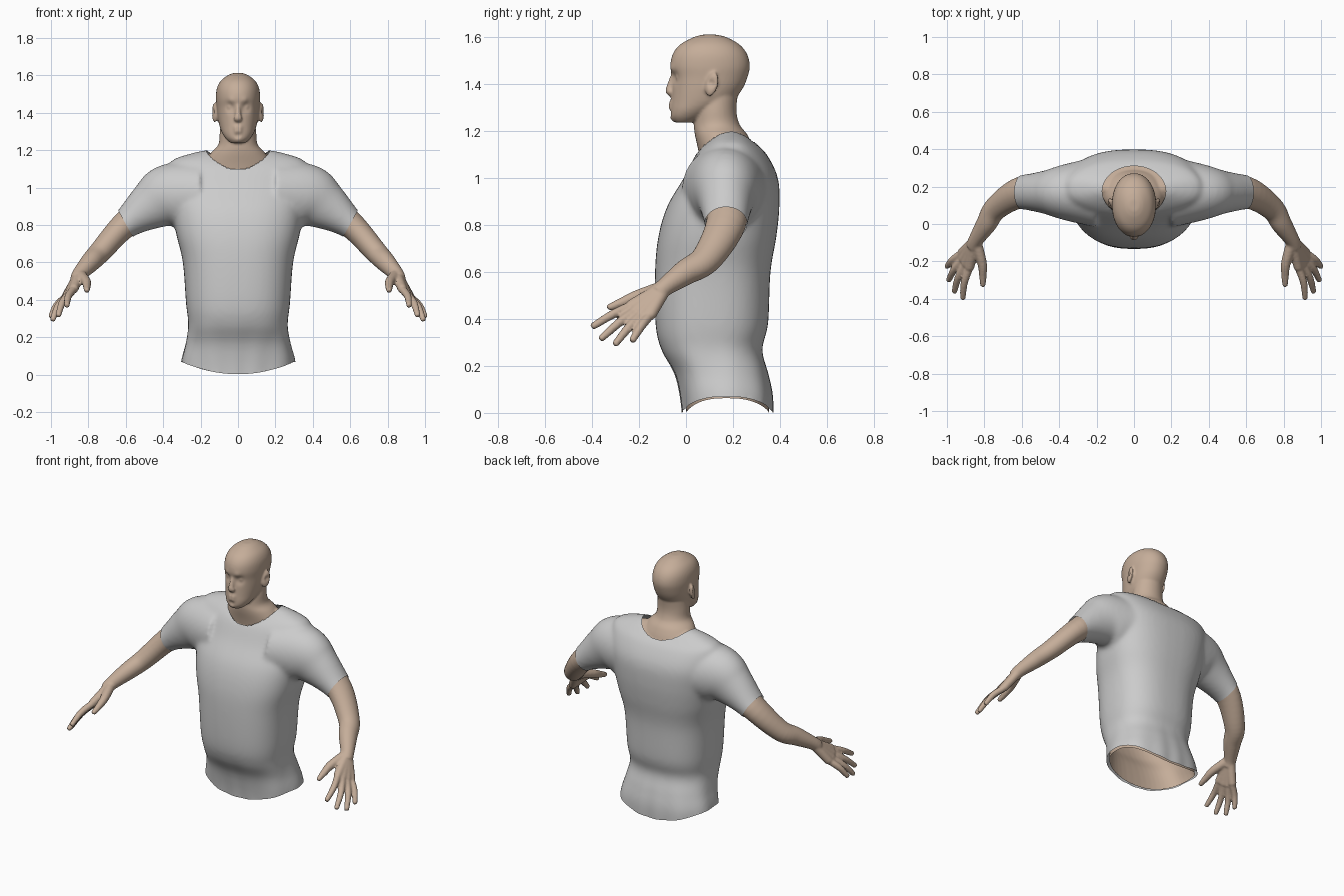
import bpy, bmesh, math
from mathutils import Vector

if "Cube" in bpy.data.objects:
    bpy.data.objects.remove(bpy.data.objects["Cube"])


def spline(rows, k=6):
    """Catmull-Rom through rows of numbers."""
    out = []
    for i in range(len(rows) - 1):
        a, b = rows[max(i - 1, 0)], rows[i]
        c, d = rows[i + 1], rows[min(i + 2, len(rows) - 1)]
        for j in range(k):
            t = j / k
            out.append([0.5 * (2 * q + (r - p) * t + (2 * p - 5 * q + 4 * r - s) * t * t
                        + (3 * q - p - 3 * r + s) * t ** 3) for p, q, r, s in zip(a, b, c, d)])
    return out + [list(rows[-1])]


def skin_rings(bm, rings):
    """Closed solid through rings of points."""
    vs = [[bm.verts.new(p) for p in r] for r in rings]
    n = len(vs[0])
    for a, b in zip(vs, vs[1:]):
        for i in range(n):
            bm.faces.new((a[i], a[(i + 1) % n], b[(i + 1) % n], b[i]))
    bm.faces.new(vs[0][::-1])
    bm.faces.new(vs[-1])


def stack(bm, rows, power=2.3, n=48):
    """Horizontal sections: z, front y, back y, half width."""
    def se(v):
        return math.copysign(abs(v) ** (2 / power), v)
    rings = []
    for z, yf, yb, w in spline(rows):
        rings.append([(w * se(math.cos(a)), (yf + yb) / 2 + (yb - yf) / 2 * se(math.sin(a)), z)
                      for a in (2 * math.pi * i / n for i in range(n))])
    skin_rings(bm, rings)


def tube(bm, rows, s=1, n=20):
    """Path: x, y, z, radius, radius along y; s mirrors it."""
    rows = spline(rows)
    pts = [Vector((s * r[0], r[1], r[2])) for r in rows]
    rings = []
    for i, r in enumerate(rows):
        d = (pts[min(i + 1, len(pts) - 1)] - pts[max(i - 1, 0)]).normalized()
        side = (Vector((0, 1, 0)) - d * d.y).normalized()
        up = d.cross(side)
        rings.append([pts[i] + up * r[3] * math.cos(a) + side * r[4] * math.sin(a)
                      for a in (2 * math.pi * k / n for k in range(n))])
    skin_rings(bm, rings)


def fuse(bm, name, voxel, smooth):
    """Merge overlapping solids into one smooth skin."""
    bmesh.ops.recalc_face_normals(bm, faces=bm.faces)
    me = bpy.data.meshes.new(name)
    bm.to_mesh(me)
    bm.free()
    ob = bpy.data.objects.new(name, me)
    bpy.context.collection.objects.link(ob)
    m = ob.modifiers.new("fuse", 'REMESH')
    m.mode, m.voxel_size = 'VOXEL', voxel
    m = ob.modifiers.new("soften", 'SMOOTH')
    m.factor, m.iterations = 0.5, smooth
    bpy.context.view_layer.objects.active = ob
    ob.select_set(True)
    for m in list(ob.modifiers):
        bpy.ops.object.modifier_apply(modifier=m.name)
    ob.select_set(False)
    return ob


def hem_z(x):
    return 0.002 + 0.066 * min(1, (x / 0.3) ** 2)


def open_hem(bm):
    kill = [f for f in bm.faces if f.calc_center_median().z < hem_z(f.calc_center_median().x)]
    bmesh.ops.delete(bm, geom=kill, context='FACES')
    for v in bm.verts:
        if v.is_boundary and v.co.z < 0.2:
            v.co.z = hem_z(v.co.x)


def finish(ob, bm):
    for f in bm.faces:
        f.smooth = True
    bm.to_mesh(ob.data)
    bm.free()


torso = [(-.06, -.01, .37, .312), (.07, -.025, .37, .305), (.17, -.05, .35, .28),
         (.27, -.105, .325, .266), (.38, -.13, .35, .278), (.6, -.132, .36, .295),
         (.75, -.118, .385, .33), (.88, -.08, .398, .35), (1.0, -.01, .392, .36),
         (1.1, .042, .345, .365), (1.15, .085, .295, .345), (1.19, .135, .245, .22),
         (1.205, .16, .21, .13)]

# Shirt: torso and two sleeves fused, then opened at hem, cuffs and collar
bm = bmesh.new()
stack(bm, torso, 2.5)
for s in (1, -1):
    tube(bm, [(.2, .17, .96, .18, .19), (.37, .17, .95, .175, .15), (.47, .17, .9, .132, .117),
              (.6, .17, .805, .08, .092), (.69, .165, .72, .074, .088)], s, 32)
shirt = fuse(bm, "shirt", .012, 12)
bm = bmesh.new()
bm.from_mesh(shirt.data)
open_hem(bm)
for s in (1, -1):
    faces = [f for f in bm.faces if f.calc_center_median().x * s > .47]
    geom = list({e for f in faces for e in f.edges} | {v for f in faces for v in f.verts}) + faces
    bmesh.ops.bisect_plane(bm, geom=geom, plane_co=(.6 * s, .17, .805),
                           plane_no=(.87 * s, 0, -.49), clear_outer=True)
CY, RX, RY = .175, .17, .135
def collar(p):
    return math.hypot(p.x / RX, (p.y - CY) / RY)
kill = [f for f in bm.faces if f.calc_center_median().z > 1.03 and collar(f.calc_center_median()) < 1]
bmesh.ops.delete(bm, geom=kill, context='FACES')
for v in bm.verts:
    if v.is_boundary and v.co.z > 1.0:
        k = collar(v.co)
        v.co.x, v.co.y = v.co.x / k, CY + (v.co.y - CY) / k
    # gentle cloth folds towards the hem
    if v.co.z < .3:
        a = math.atan2(v.co.y - .16, v.co.x)
        k = 1 + .012 * math.sin(11 * a + 1) * (1 - max(v.co.z, 0) / .3)
        v.co.x, v.co.y = v.co.x * k, .16 + (v.co.y - .16) * k
finish(shirt, bm)

# Body: torso under the shirt
bm = bmesh.new()
g = .018
stack(bm, [(z - (g if z > 1 else 0), yf + g, yb - g, w - g) for z, yf, yb, w in torso], 2.5)
# Neck
stack(bm, [(1.42, .06, .23, .085), (1.3, .04, .215, .097), (1.23, .034, .228, .105),
           (1.185, .038, .262, .145), (1.12, .052, .29, .185), (1.04, .065, .3, .19)], 2)
# Head
stack(bm, [(1.238, -.048, .03, .04), (1.26, -.064, .08, .064), (1.29, -.066, .13, .084),
           (1.33, -.063, .2, .099), (1.38, -.06, .24, .109), (1.43, -.06, .262, .114),
           (1.48, -.067, .272, .118), (1.53, -.056, .26, .113), (1.57, -.025, .228, .093),
           (1.6, .03, .175, .055), (1.612, .07, .13, .025)], 2.1)
# Nose
tube(bm, [(0, -.05, 1.45, .011, .012), (0, -.068, 1.39, .016, .015),
          (0, -.07, 1.37, .021, .017), (0, -.062, 1.355, .016, .01)])
wrist = (.845, -.085, .54)
fingers = [((.88, -.235, .455), (.915, -.395, .37)), ((.9, -.215, .435), (.96, -.36, .318)),
           ((.915, -.19, .42), (.99, -.3, .295)), ((.92, -.155, .415), (1.0, -.228, .31))]
for s in (1, -1):
    # Ears
    r = bmesh.ops.create_uvsphere(bm, u_segments=20, v_segments=12, radius=1)
    for v in r["verts"]:
        x, y, z = v.co
        v.co = (s * (.124 + .015 * x + .008 * y), .11 + .027 * y + .01 * z, 1.4 + .052 * z)
    # Arms
    tube(bm, [(.25, .17, .96, .12, .12), (.42, .17, .93, .1, .095), (.6, .17, .805, .073, .085),
              (.735, .088, .658, .06, .066), (.79, .0, .6, .053, .056),
              (*wrist, .04, .04), (.862, -.12, .51, .036, .04)], s, 28)
    # Palm and fingers
    for knuckle, tip in fingers:
        tube(bm, [(*wrist, .03, .03), (*knuckle, .025, .027)], s)
        mid = [(a + b) / 2 for a, b in zip(knuckle, tip)]
        end = [b + (b - a) * .02 for a, b in zip(knuckle, tip)]
        tube(bm, [(*knuckle, .021, .021), (mid[0] + .01, mid[1], mid[2] + .006, .02, .019),
                  (*tip, .015, .015), (*end, .009, .009)], s, 14)
    # Thumb
    tube(bm, [(.84, -.11, .53, .03, .03), (.812, -.21, .497, .026, .026),
              (.808, -.27, .472, .021, .021), (.808, -.325, .45, .015, .015),
              (.808, -.333, .446, .009, .009)], s, 14)
body = fuse(bm, "body", .007, 4)

# Face and ear relief: centre, radius, push
relief = [((.046, -.055, 1.43), .026, (0, .016, 0)), ((.046, -.045, 1.43), .014, (0, -.009, 0)),
          ((.04, -.065, 1.463), .02, (0, -.006, 0)), ((.012, -.07, 1.322), .015, (0, -.01, 0)),
          ((.01, -.07, 1.3), .013, (0, -.009, 0)), ((0, -.068, 1.278), .016, (0, .006, 0)),
          ((0, -.062, 1.25), .022, (0, -.005, 0)), ((.018, -.07, 1.368), .01, (.004, 0, 0)),
          ((.138, .108, 1.405), .017, (-.011, 0, 0))]
bm = bmesh.new()
bm.from_mesh(body.data)
for v in bm.verts:
    if v.co.z > 1.22:
        p = Vector((abs(v.co.x), v.co.y, v.co.z))
        sx = math.copysign(1, v.co.x)
        for c, r, push in relief:
            w = math.exp(-((p - Vector(c)).length / r) ** 2)
            v.co += Vector((push[0] * sx, push[1], push[2])) * w
open_hem(bm)
finish(body, bm)
skin = bpy.data.materials.new("skin")
skin.diffuse_color = (.56, .42, .32, 1)
skin.use_nodes = True
skin.node_tree.nodes["Principled BSDF"].inputs["Base Color"].default_value = skin.diffuse_color
body.data.materials.append(skin)
